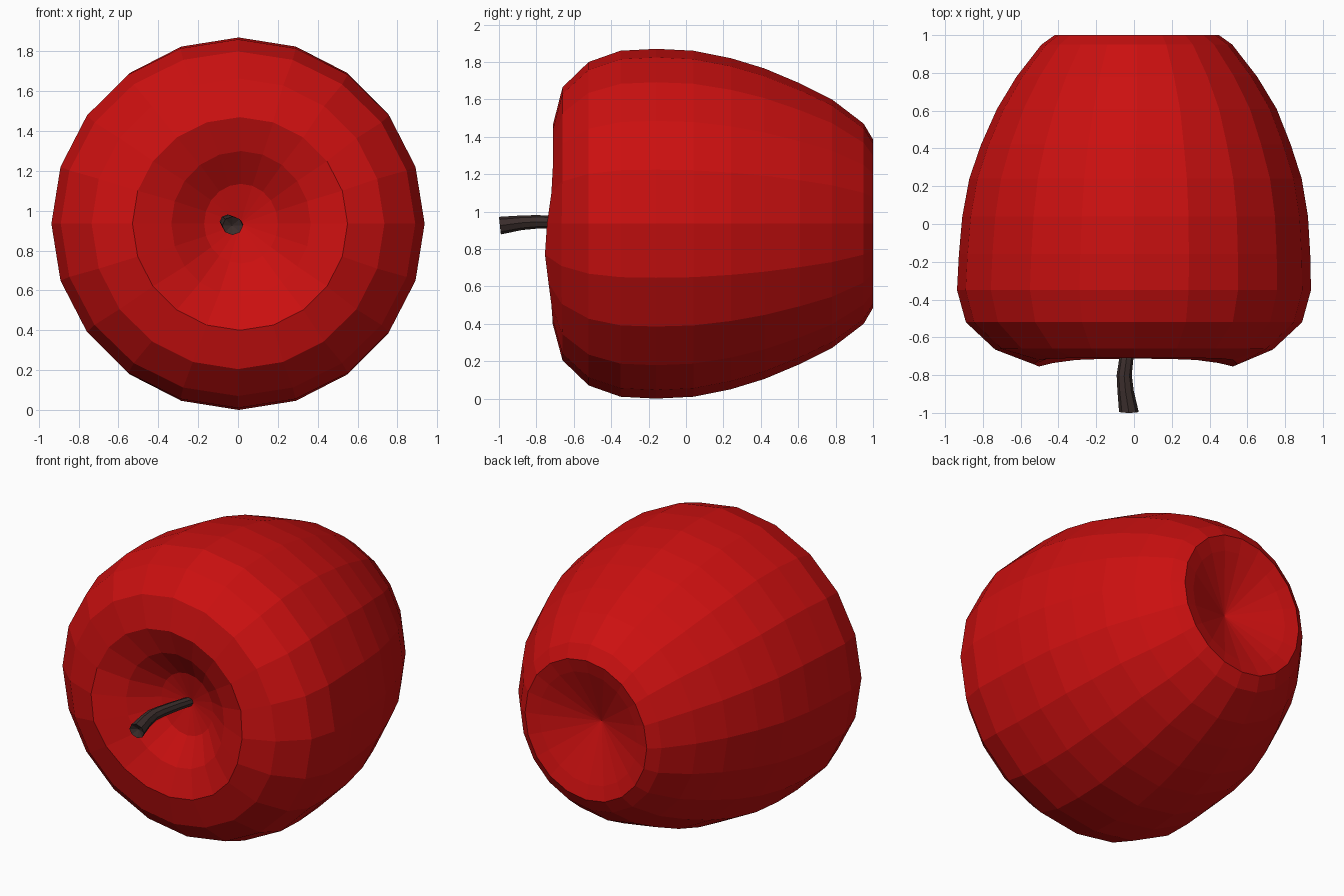
import bpy, bmesh
from math import sin, cos, pi, exp
from mathutils import Vector

if "Cube" in bpy.data.objects:
    bpy.data.objects.remove(bpy.data.objects["Cube"])

CZ = 0.935


def material(name, col):
    m = bpy.data.materials.new(name)
    m.diffuse_color = (*col, 1)
    m.use_nodes = True
    m.node_tree.nodes["Principled BSDF"].inputs["Base Color"].default_value = m.diffuse_color
    return m


def loft(name, rings, start, end, mat):
    """Skin closed rings of points, with a fan to a tip at each end."""
    bm = bmesh.new()
    vr = [[bm.verts.new(p) for p in r] for r in rings]
    n = len(vr[0])
    for a, b in zip(vr, vr[1:]):
        for i in range(n):
            j = (i + 1) % n
            bm.faces.new((a[i], a[j], b[j], b[i]))
    for tip, r in ((start, vr[0]), (end, vr[-1])):
        t = bm.verts.new(tip)
        for i in range(n):
            bm.faces.new((t, r[i], r[(i + 1) % n]))
    bmesh.ops.recalc_face_normals(bm, faces=bm.faces)
    me = bpy.data.meshes.new(name)
    bm.to_mesh(me)
    bm.free()
    me.materials.append(mat)
    ob = bpy.data.objects.new(name, me)
    bpy.context.collection.objects.link(ob)
    return ob


# Apple body: (y, x radius, z radius, x shift, rim lobe) from stem hollow to base hollow
profile = [
    (-0.54, 0.185, 0.20, 0.015, 0.0), (-0.65, 0.35, 0.365, 0.015, 0.4),
    (-0.71, 0.54, 0.535, 0.01, 1.0), (-0.66, 0.735, 0.73, 0.0, 0.15),
    (-0.52, 0.89, 0.865, 0.0, 0), (-0.35, 0.937, 0.925, 0.0, 0),
    (-0.16, 0.93, 0.935, 0.003, 0), (0.04, 0.915, 0.925, 0.006, 0),
    (0.24, 0.88, 0.885, 0.008, 0), (0.42, 0.82, 0.83, 0.01, 0),
    (0.61, 0.74, 0.75, 0.015, 0), (0.78, 0.637, 0.665, 0.015, 0),
    (0.95, 0.505, 0.535, 0.015, 0), (1.0, 0.435, 0.45, 0.015, 0),
    (0.975, 0.35, 0.36, 0.015, 0),
]
N = 20
rings = []
for y, rx, rz, sx, lobe in profile:
    ring = []
    for i in range(N):
        a = 2 * pi * i / N
        bump = 0.045 * lobe * exp(-((sin(a) + 0.25) / 0.45) ** 2)
        ring.append((sx + rx * cos(a), y - bump, CZ + rz * sin(a)))
    rings.append(ring)
loft("apple_body", rings, (0.01, -0.49, CZ), (0.015, 0.84, CZ),
     material("apple_red", (0.6, 0.005, 0.005)))

# Stem: bent tapered tube (x, y, z, radius), flaring at the cut end
path = [
    (0.0, -0.45, 0.925, 0.032), (-0.025, -0.60, 0.937, 0.035),
    (-0.043, -0.73, 0.945, 0.038), (-0.052, -0.80, 0.945, 0.04),
    (-0.045, -0.88, 0.94, 0.043), (-0.027, -0.995, 0.925, 0.052),
]
S = 8
stem = []
for x, y, z, r in path:
    stem.append([(x + r * cos(2 * pi * i / S), y - 0.005 * sin(2 * pi * i / S),
                  z + r * 0.9 * sin(2 * pi * i / S)) for i in range(S)])
loft("stem", stem, (0.0, -0.45, 0.925), (-0.03, -0.97, 0.927),
     material("stem_brown", (0.045, 0.028, 0.026)))
